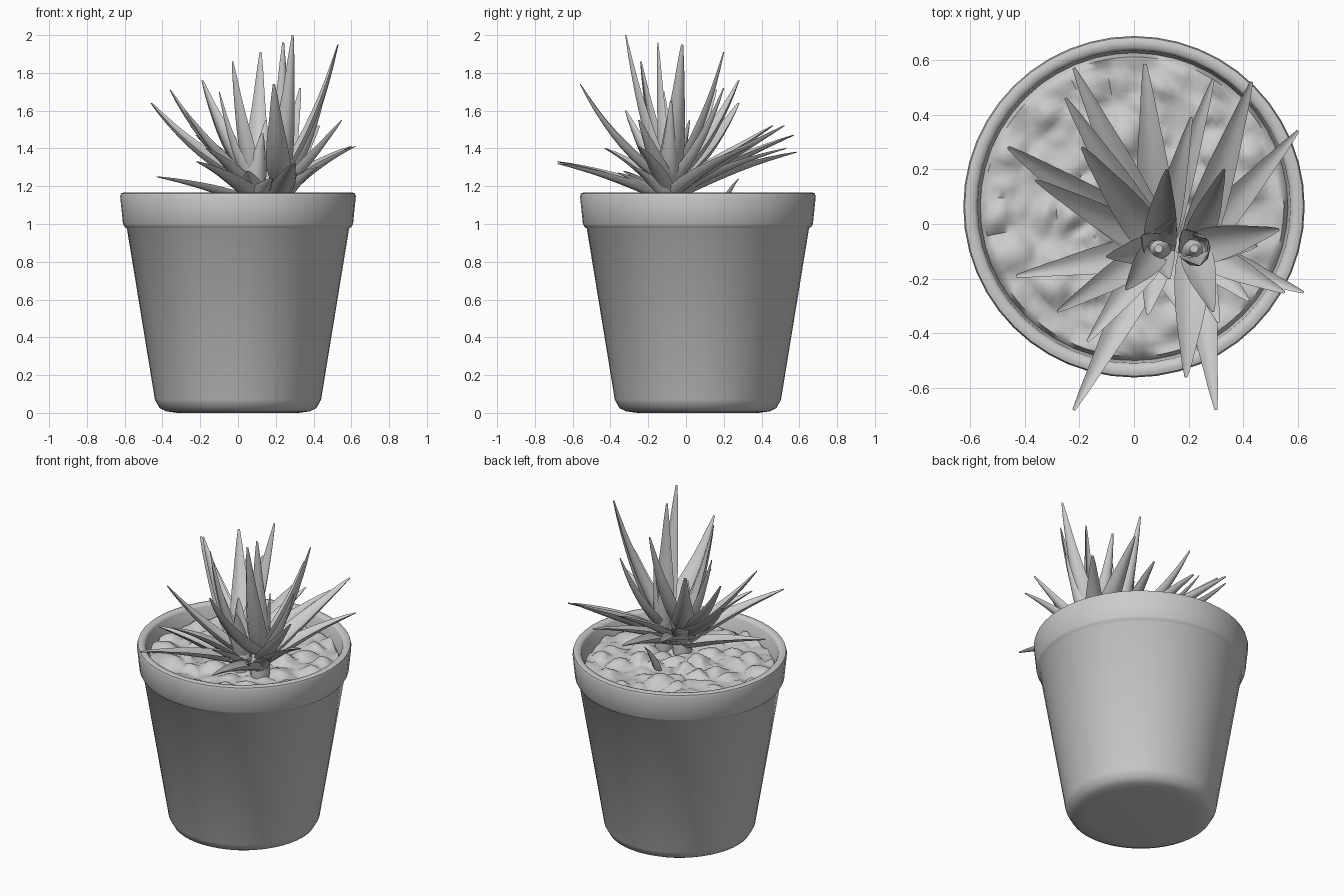
import bpy, bmesh, math
from mathutils import Vector, noise

if "Cube" in bpy.data.objects:
    bpy.data.objects.remove(bpy.data.objects["Cube"])

CY = 0.063  # pot axis in y


def material(name, c):
    m = bpy.data.materials.new(name)
    m.diffuse_color = (c, c, c, 1)
    m.use_nodes = True
    m.node_tree.nodes["Principled BSDF"].inputs["Base Color"].default_value = m.diffuse_color
    return m


GREY = material("plain grey", 0.6)


def finish(bm, name, angle=50):
    bmesh.ops.recalc_face_normals(bm, faces=bm.faces)
    me = bpy.data.meshes.new(name)
    bm.to_mesh(me)
    bm.free()
    ob = bpy.data.objects.new(name, me)
    bpy.context.collection.objects.link(ob)
    me.materials.append(GREY)
    bpy.ops.object.select_all(action='DESELECT')
    ob.select_set(True)
    bpy.context.view_layer.objects.active = ob
    bpy.ops.object.shade_smooth_by_angle(angle=math.radians(angle))
    return ob


def bridge(bm, rings):
    for a, b in zip(rings, rings[1:]):
        for i in range(len(a)):
            j = (i + 1) % len(a)
            bm.faces.new((a[i], a[j], b[j], b[i]))


def lathe(name, profile, cx, cy, n=40):
    bm = bmesh.new()
    rings = [[bm.verts.new((cx + r * math.cos(2 * math.pi * i / n),
                            cy + r * math.sin(2 * math.pi * i / n), z)) for i in range(n)]
             for r, z in profile]
    bridge(bm, rings)
    bm.faces.new(rings[0])
    bm.faces.new(rings[-1])
    return finish(bm, name)


# pot with a rounded foot and a thick rim
lathe("pot", [(0.32, 0.0), (0.38, 0.008), (0.415, 0.025), (0.44, 0.07), (0.588, 0.975), (0.60, 0.985),
              (0.609, 1.0), (0.624, 1.145), (0.619, 1.162), (0.605, 1.167), (0.582, 1.164),
              (0.572, 1.15), (0.558, 1.0)], 0, CY, 48)

# lumpy gravel: a disc raised into rounded cells
bm = bmesh.new()
N, R = 96, 28
rows = []
for k in range(1, R + 1):
    row = []
    for i in range(N):
        a = 2 * math.pi * i / N
        r = 0.568 * k / R
        x, y = r * math.cos(a), r * math.sin(a)
        d = noise.voronoi(Vector((x * 8, y * 8, 0.3)))[0]
        z = 1.065 + 0.07 * min(d[1] - d[0], 0.6) + 0.025 * noise.noise(Vector((x * 6, y * 6, 2)))
        if k == R:
            z = 1.03
        row.append(bm.verts.new((x, y + CY, z)))
    rows.append(row)
bm.faces.new(rows[0])
bridge(bm, rows)
finish(bm, "gravel", 60)

# channelled leaf cross-section and width along the length
SECTION = [(-1, 0.42), (-0.5, 0.12), (0, 0.0), (0.5, 0.12), (1, 0.42), (0.65, -0.15), (0, -0.38), (-0.65, -0.15)]
TAPER = [0.95, 1.08, 1.08, 1.0, 0.9, 0.76, 0.6, 0.45, 0.3, 0.1]


def leaf(name, base, tip, width):
    base, tip = Vector(base), Vector(tip)
    d = tip - base
    h = Vector((d.x, d.y, 0))
    # tall leaves sweep upward, low ones arch over and flatten
    steep = min(1, max(0, (tip.z - 1.4) / 0.25))
    ctrl = base + h * (0.45 + 0.13 * steep) + Vector((0, 0, d.z * (0.66 - 0.32 * steep)))
    side = Vector((0, 0, 1)).cross(h.normalized())
    bm = bmesh.new()
    rings = []
    for k, w in enumerate(TAPER):
        t = k / (len(TAPER) - 1)
        p = base * (1 - t) ** 2 + ctrl * 2 * t * (1 - t) + tip * t * t
        tan = ((ctrl - base) * (1 - t) + (tip - ctrl) * t).normalized()
        up = tan.cross(side)
        rings.append([bm.verts.new(p + (side * u + up * v) * w * width / 2) for u, v in SECTION])
    bridge(bm, rings)
    bm.faces.new(rings[0])
    bm.faces.new(rings[-1])
    finish(bm, name, 45)


def rosette(name, cx, cy, leaves):
    lathe(name + "_stem", [(0.05, 1.03), (0.06, 1.12), (0.05, 1.2), (0.015, 1.26)], cx, cy, 12)
    for i, (x, y, z, w) in enumerate(leaves):
        out = Vector((x - cx, y - cy, 0)).normalized() * 0.03
        # taller leaves start higher up the stem
        z0 = 1.12 + 0.14 * max(0, min(1, (z - 1.25) / 0.6))
        leaf(f"{name}_leaf_{i + 1}", (cx + out.x, cy + out.y, z0), (x, y, z), w)


# main rosette: left, back and front leaves, then the short heart leaves
rosette("main_rosette", 0.09, -0.09, [
    (-0.46, 0.28, 1.64, 0.13), (-0.36, 0.16, 1.71, 0.10), (-0.19, 0.28, 1.76, 0.12),
    (-0.22, 0.57, 1.47, 0.12), (-0.25, 0.46, 1.52, 0.11), (0.04, 0.585, 1.38, 0.13),
    (0.21, 0.39, 1.45, 0.10), (0.29, 0.53, 1.40, 0.10), (0.12, 0.20, 1.91, 0.11),
    (-0.43, -0.19, 1.25, 0.11), (-0.28, -0.32, 1.60, 0.10), (-0.10, -0.12, 1.70, 0.10),
    (-0.22, -0.68, 1.33, 0.11), (-0.17, -0.43, 1.40, 0.10), (-0.03, -0.24, 1.86, 0.10),
    (0.05, -0.33, 1.28, 0.11), (0.18, -0.33, 1.24, 0.11),
    (0.13, -0.20, 1.48, 0.10), (0.03, -0.04, 1.50, 0.10), (0.15, 0.02, 1.55, 0.10)])

# side rosette: right-hand leaves, the tallest tips, then the heart leaves
rosette("side_rosette", 0.22, -0.09, [
    (0.53, -0.02, 1.95, 0.12), (0.45, -0.08, 1.65, 0.10), (0.60, 0.34, 1.41, 0.11),
    (0.43, 0.52, 1.52, 0.12), (0.62, -0.25, 1.41, 0.09), (0.55, -0.25, 1.55, 0.10),
    (0.30, -0.68, 1.32, 0.11), (0.19, -0.56, 1.74, 0.12), (0.29, -0.32, 2.00, 0.11),
    (0.24, -0.15, 1.96, 0.11), (0.31, -0.36, 1.27, 0.10), (0.42, -0.28, 1.30, 0.10),
    (0.33, 0.20, 1.72, 0.10), (0.27, -0.06, 1.60, 0.10), (0.18, -0.02, 1.50, 0.10)])

# small sprout in the gravel behind the plant
leaf("sprout", (0.08, 0.18, 1.06), (0.10, 0.28, 1.24), 0.06)
